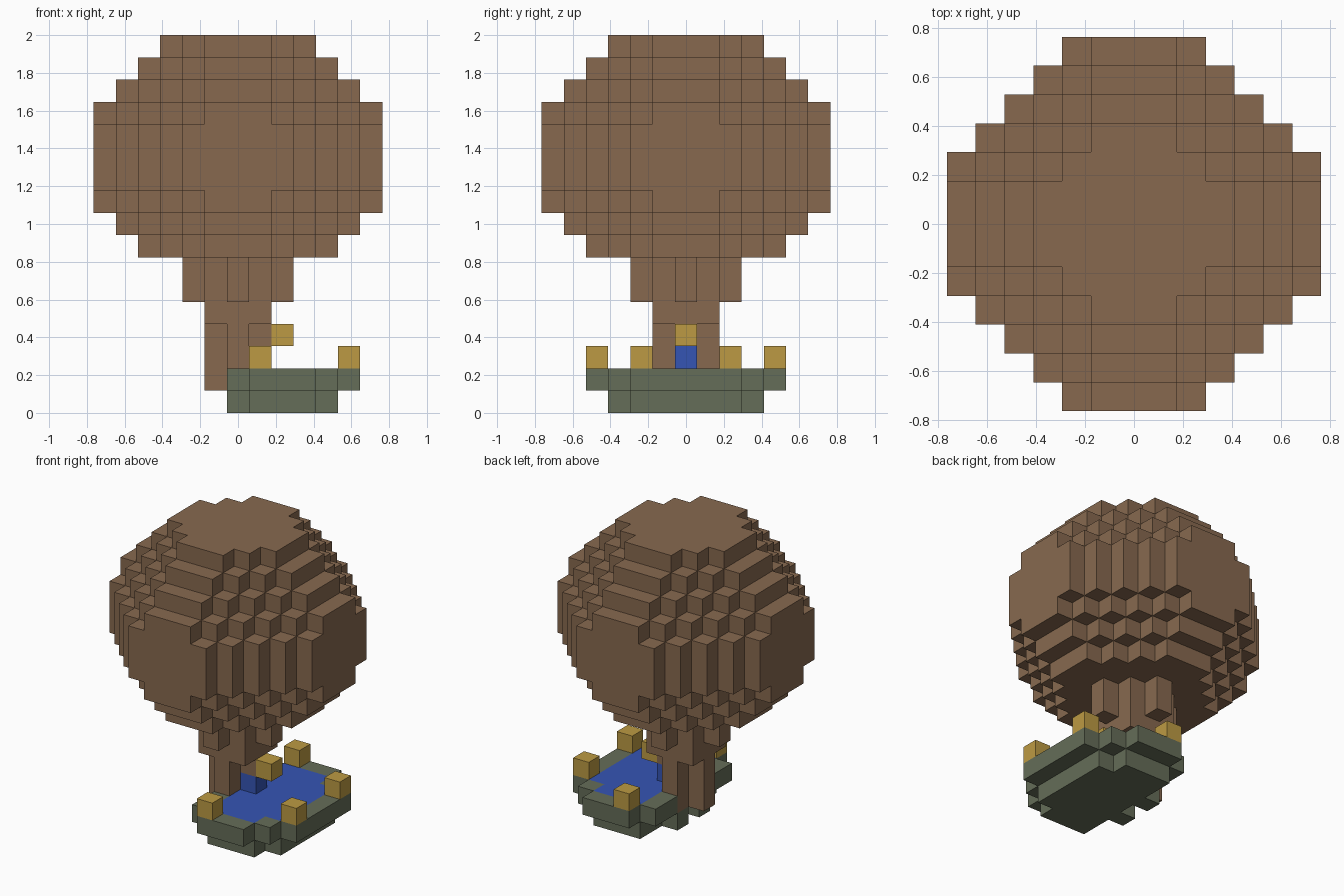
import bpy
import bmesh
from mathutils import Vector

U = 2 / 17  # edge of one block

cube = bpy.data.objects.get("Cube")
if cube:
    bpy.data.objects.remove(cube, do_unlink=True)


def material(name, hex_code):
    rgb = [int(hex_code[i:i + 2], 16) / 255 for i in (0, 2, 4)]
    color = [((c + 0.055) / 1.055) ** 2.4 for c in rgb] + [1]
    mat = bpy.data.materials.new(name)
    mat.use_nodes = True
    mat.diffuse_color = color
    mat.node_tree.nodes["Principled BSDF"].inputs["Base Color"].default_value = color
    return mat


def blocks(xs, ys, zs, rule=lambda x, y, z: True):
    return {(x, y, z) for x in xs for y in ys for z in zs if rule(x, y, z)}


def build(name, cells, solid, mat):
    """Skin a set of blocks, leaving out faces pressed against other blocks."""
    bm = bmesh.new()
    for cell in sorted(cells):
        center = Vector(cell) + Vector((0, 0, 0.5))
        for axis in range(3):
            for sign in (-1, 1):
                n = Vector((0, 0, 0))
                n[axis] = sign
                if tuple(int(c) for c in Vector(cell) + n) in solid:
                    continue
                s = Vector((n.z, n.x, n.y))
                t = n.cross(s)
                corners = [center + (n + a * s + b * t) / 2
                           for a, b in ((-1, -1), (1, -1), (1, 1), (-1, 1))]
                bm.faces.new([bm.verts.new(c * U) for c in corners])
    bmesh.ops.remove_doubles(bm, verts=bm.verts, dist=0.001)
    bmesh.ops.dissolve_limit(bm, angle_limit=0.01, verts=bm.verts, edges=bm.edges)
    mesh = bpy.data.meshes.new(name)
    bm.to_mesh(mesh)
    bm.free()
    mesh.materials.append(mat)
    obj = bpy.data.objects.new(name, mesh)
    bpy.context.collection.objects.link(obj)


brown = material("bark brown", "87694F")
green = material("mossy stone", "656D58")
blue = material("water blue", "3555B4")
gold = material("lantern gold", "BC9A43")

# Canopy: stepped ball with its lowest layer cut flat
span = range(-6, 7)
canopy = blocks(span, span, range(7, 17), lambda x, y, z:
                sum(max(abs(c), 1) for c in (x, y, z - 11)) <= 9)

# Trunk: flared collar, square neck, cross-shaped foot
trunk = blocks(span, span, (5, 6), lambda x, y, z: abs(x) + abs(y) <= 2)
trunk |= blocks((-1, 0, 1), (-1, 0, 1), (4,))
trunk |= blocks(span, span, (1, 2, 3), lambda x, y, z: abs(x) + abs(y) <= 1)

# Water: pool surface and the spout at the foot of the trunk
pool_half = {1: 3, 2: 3, 3: 3, 4: 2}
water = blocks(pool_half, span, (1,), lambda x, y, z: abs(y) <= pool_half[x])
spout = {(1, 0, 2)}
trunk -= water | spout

# Basin: rim around the water over a smaller floor, with two small feet
rim_half = {0: 3, 1: 4, 2: 4, 3: 4, 4: 3, 5: 2}
basin = blocks(rim_half, span, (1,), lambda x, y, z: abs(y) <= rim_half[x])
basin -= water | trunk
basin |= {(x, y, 0) for x, y, z in water} | {(0, -1, 0), (0, 1, 0)}

# Lanterns: four on the rim, one hung on the trunk
lanterns = {(x, side * y, 2) for x, y in ((1, 4), (5, 2)) for side in (-1, 1)}
lanterns.add((2, 0, 3))

parts = [("canopy", canopy, brown), ("trunk", trunk, brown),
         ("basin", basin, green), ("pool_water", water, blue),
         ("water_spout", spout, blue), ("lanterns", lanterns, gold)]
solid = set().union(*(cells for name, cells, mat in parts))
for name, cells, mat in parts:
    build(name, cells, solid, mat)
